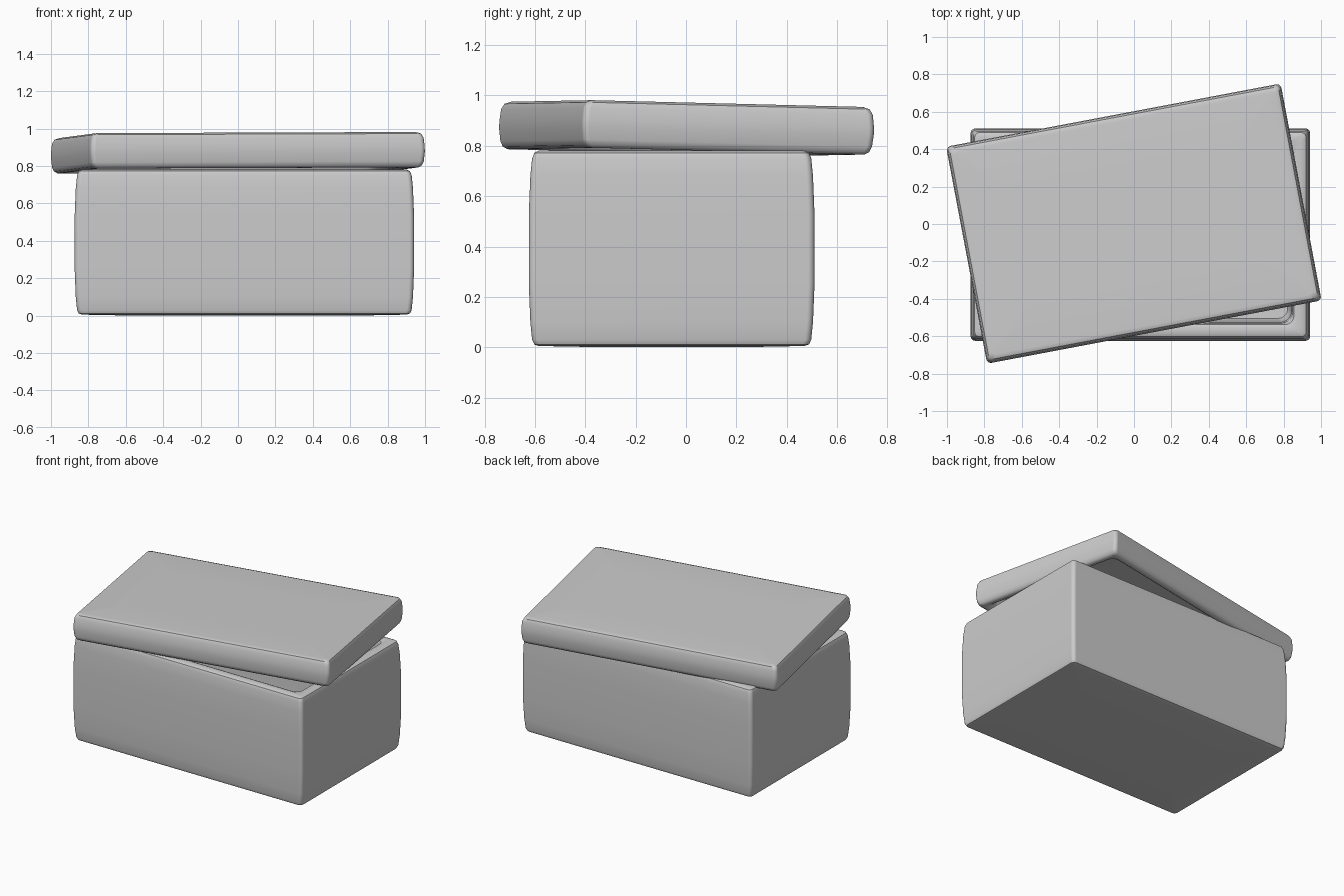
import bpy, bmesh, math

if "Cube" in bpy.data.objects:
    bpy.data.objects.remove(bpy.data.objects["Cube"])


def ring(bm, length, width, inset, z, radius, seg=5):
    """Rounded rectangle loop of vertices."""
    hx, hy = length / 2 - inset, width / 2 - inset
    verts = []
    for k, (sx, sy) in enumerate(((1, 1), (-1, 1), (-1, -1), (1, -1))):
        for i in range(seg + 1):
            a = math.radians(90 * (k + i / seg))
            verts.append(bm.verts.new((sx * (hx - radius) + radius * math.cos(a),
                                       sy * (hy - radius) + radius * math.sin(a), z)))
    return verts


def shell(name, length, width, profile, location, rotation=(0, 0, 0)):
    """Hollow tray: loops run over the outside, round the rim and into the cavity."""
    bm = bmesh.new()
    loops = [ring(bm, length, width, *p) for p in profile]
    for a, b in zip(loops, loops[1:]):
        for i in range(len(a)):
            j = (i + 1) % len(a)
            bm.faces.new((a[i], a[j], b[j], b[i]))
    bm.faces.new(loops[0])
    bm.faces.new(loops[-1])
    bmesh.ops.recalc_face_normals(bm, faces=bm.faces)
    mesh = bpy.data.meshes.new(name)
    bm.to_mesh(mesh)
    bm.free()
    obj = bpy.data.objects.new(name, mesh)
    bpy.context.collection.objects.link(obj)
    obj.location = location
    obj.rotation_euler = [math.radians(r) for r in rotation]
    bpy.ops.object.select_all(action='DESELECT')
    obj.select_set(True)
    bpy.context.view_layer.objects.active = obj
    bpy.ops.object.shade_smooth_by_angle(angle=math.radians(40))
    obj.modifiers.new("flat_panels", 'WEIGHTED_NORMAL').keep_sharp = True
    return obj


# Box body: (inset, height, corner radius), slightly bulging sides, open top
box_profile = [
    (0.30, 0.0, 0.02), (0.04, 0.005, 0.02), (0.022, 0.011, 0.025), (0.013, 0.03, 0.025),
    (0.006, 0.10, 0.025), (0.0, 0.25, 0.025), (0.0, 0.53, 0.025), (0.006, 0.68, 0.025),
    (0.013, 0.75, 0.025), (0.022, 0.772, 0.025), (0.04, 0.781, 0.025),
    (0.07, 0.781, 0.04), (0.086, 0.774, 0.05), (0.095, 0.75, 0.06),
    (0.10, 0.60, 0.06), (0.10, 0.15, 0.06), (0.12, 0.10, 0.05), (0.30, 0.09, 0.02)]
shell("box_body", 1.815, 1.135, box_profile, (0.034, -0.057, 0))

# Lid: shallow tray upside down, skewed and slightly tipped to the back
lid_profile = [
    (0.30, 0.190, 0.02), (0.04, 0.189, 0.02), (0.016, 0.180, 0.025), (0.005, 0.158, 0.025),
    (0.0, 0.11, 0.025), (0.0, 0.08, 0.025), (0.005, 0.032, 0.025), (0.014, 0.010, 0.025),
    (0.03, 0.0, 0.025), (0.05, 0.0, 0.035), (0.065, 0.008, 0.05), (0.075, 0.03, 0.06),
    (0.08, 0.08, 0.06), (0.10, 0.10, 0.05), (0.30, 0.105, 0.02)]
shell("lid", 1.82, 1.18, lid_profile, (0, 0, 0.776), (-1.4, -0.2, 10.7))
